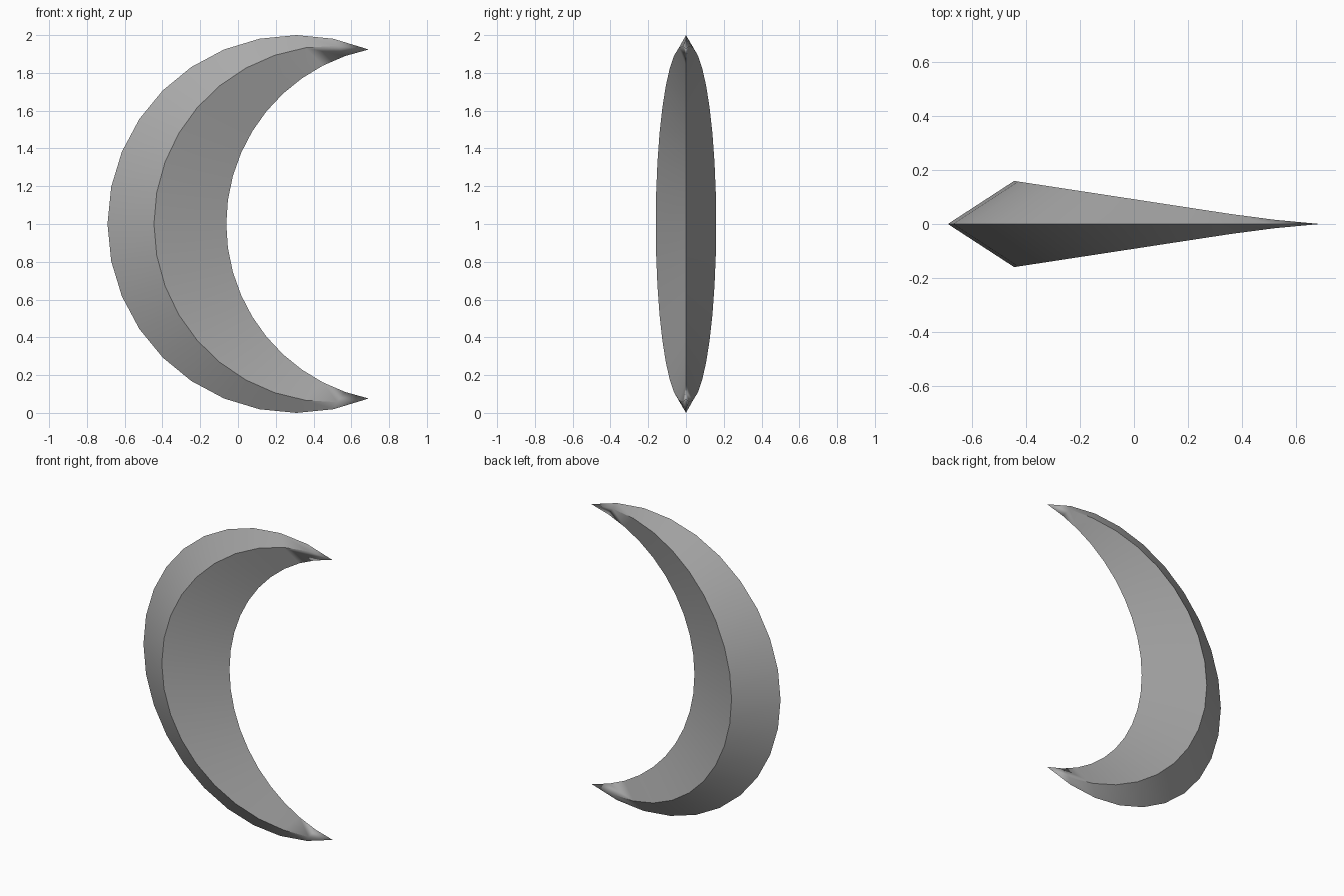
import bpy, bmesh
from math import atan2, cos, sin, pi, hypot

if "Cube" in bpy.data.objects:
    bpy.data.objects.remove(bpy.data.objects["Cube"], do_unlink=True)

SEGMENTS = 20
LEFT = -0.691                                 # outermost point of the crescent
CENTRE = LEFT + 1                             # centre of the unit outer circle
TIP_X = CENTRE - cos(pi * 0.625)
TIP_Z = sin(pi * 0.625)                       # half the distance between the tips


def arc(start_x):
    """Points of the circular arc from tip to tip that passes through start_x."""
    depth = TIP_X - start_x
    radius = (depth ** 2 + TIP_Z ** 2) / (2 * depth)
    centre = start_x + radius
    half = atan2(TIP_Z, centre - TIP_X)
    angles = [half * (2 * i / SEGMENTS - 1) for i in range(SEGMENTS + 1)]
    return [(centre - radius * cos(a), 1 + radius * sin(a)) for a in angles]


def thickness(x):
    """Ridge height: a straight taper that eases out towards the tips."""
    if x < 0.35:
        return 0.16 - 0.153 * (x + 0.445)
    u = (x - 0.35) / (TIP_X - 0.35)
    return 0.0384 * (1 - u) * (1 - 0.36 * u)


# Single gray material
gray = bpy.data.materials.new("gray")
gray.use_nodes = True
color = (0.4, 0.4, 0.4, 1)
gray.diffuse_color = color
gray.node_tree.nodes["Principled BSDF"].inputs["Base Color"].default_value = color

# Diamond cross-sections swept from the lower tip to the upper tip
bm = bmesh.new()
outer, ridge, inner = arc(LEFT), arc(-0.445), arc(-0.062)
rings = []
for (ox, oz), (rx, rz), (ix, iz) in zip(outer, ridge, inner):
    y = max(thickness(rx), 0)
    rings.append([bm.verts.new(p) for p in
                  ((ox, 0, oz), (rx, -y, rz), (ix, 0, iz), (rx, y, rz))])
for a, b in zip(rings, rings[1:]):
    for i in range(4):
        j = (i + 1) % 4
        bm.faces.new((a[i], a[j], b[j], b[i]))
bmesh.ops.remove_doubles(bm, verts=bm.verts, dist=0.0005)
bmesh.ops.recalc_face_normals(bm, faces=bm.faces)

# Smooth along the sweep, crisp along the four edges
edge_lines = [{v for v in line if v.is_valid} for line in zip(*rings)]
for f in bm.faces:
    f.smooth = True
for e in bm.edges:
    e.smooth = not any(e.verts[0] in s and e.verts[1] in s for s in edge_lines)

mesh = bpy.data.meshes.new("crescent_moon")
bm.to_mesh(mesh)
bm.free()
mesh.materials.append(gray)
moon = bpy.data.objects.new("crescent_moon", mesh)
bpy.context.collection.objects.link(moon)
